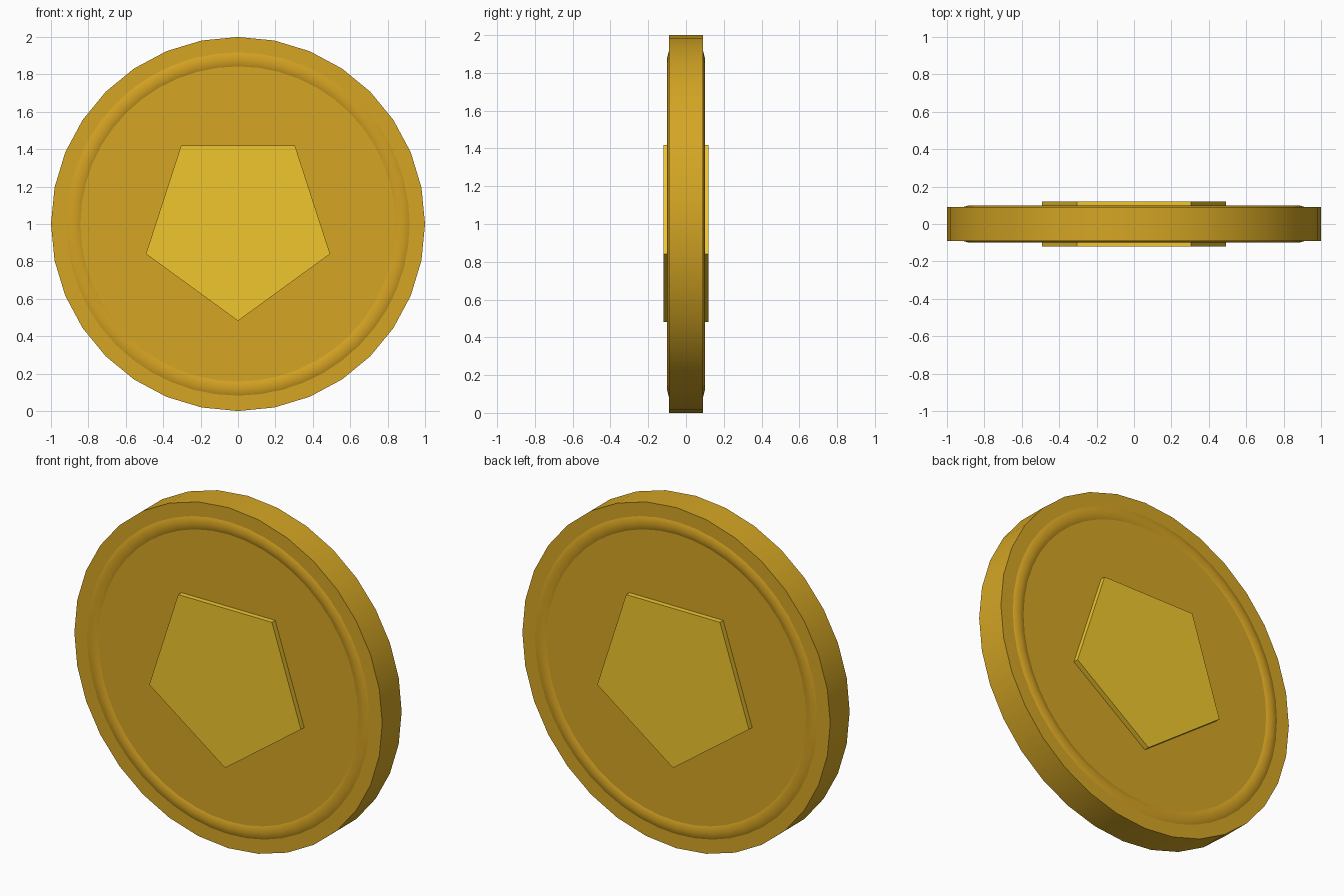
import bpy
from math import radians

if "Cube" in bpy.data.objects:
    bpy.data.objects.remove(bpy.data.objects["Cube"])

CENTRE = (0, 0, 1)


def finish(name, color, smooth):
    obj = bpy.context.object
    obj.name = name
    bpy.ops.object.transform_apply(location=False, rotation=True, scale=True)
    mat = bpy.data.materials.new(name + "_gold")
    mat.diffuse_color = (*color, 1)
    mat.use_nodes = True
    mat.node_tree.nodes["Principled BSDF"].inputs["Base Color"].default_value = mat.diffuse_color
    obj.data.materials.append(mat)
    if smooth:
        bpy.ops.object.shade_smooth_by_angle(angle=radians(40))
    return obj


# Coin body: upright disc
bpy.ops.mesh.primitive_cylinder_add(vertices=32, radius=1, depth=0.18,
                                    location=CENTRE, rotation=(radians(90), 0, 0))
finish("coin_disc", (0.66, 0.38, 0.018), True)

# Raised ring: a torus that just breaks through both faces
bpy.ops.mesh.primitive_torus_add(major_radius=0.88, minor_radius=0.1,
                                 major_segments=48, minor_segments=12,
                                 location=CENTRE, rotation=(radians(90), 0, 0))
finish("raised_ring", (0.66, 0.36, 0.016), True)

# Pentagon emblem, point down, showing on both faces
bpy.ops.mesh.primitive_cylinder_add(vertices=5, radius=0.518, depth=0.24,
                                    location=CENTRE, rotation=(radians(-90), 0, 0))
finish("pentagon_emblem", (0.87, 0.565, 0.027), False)
